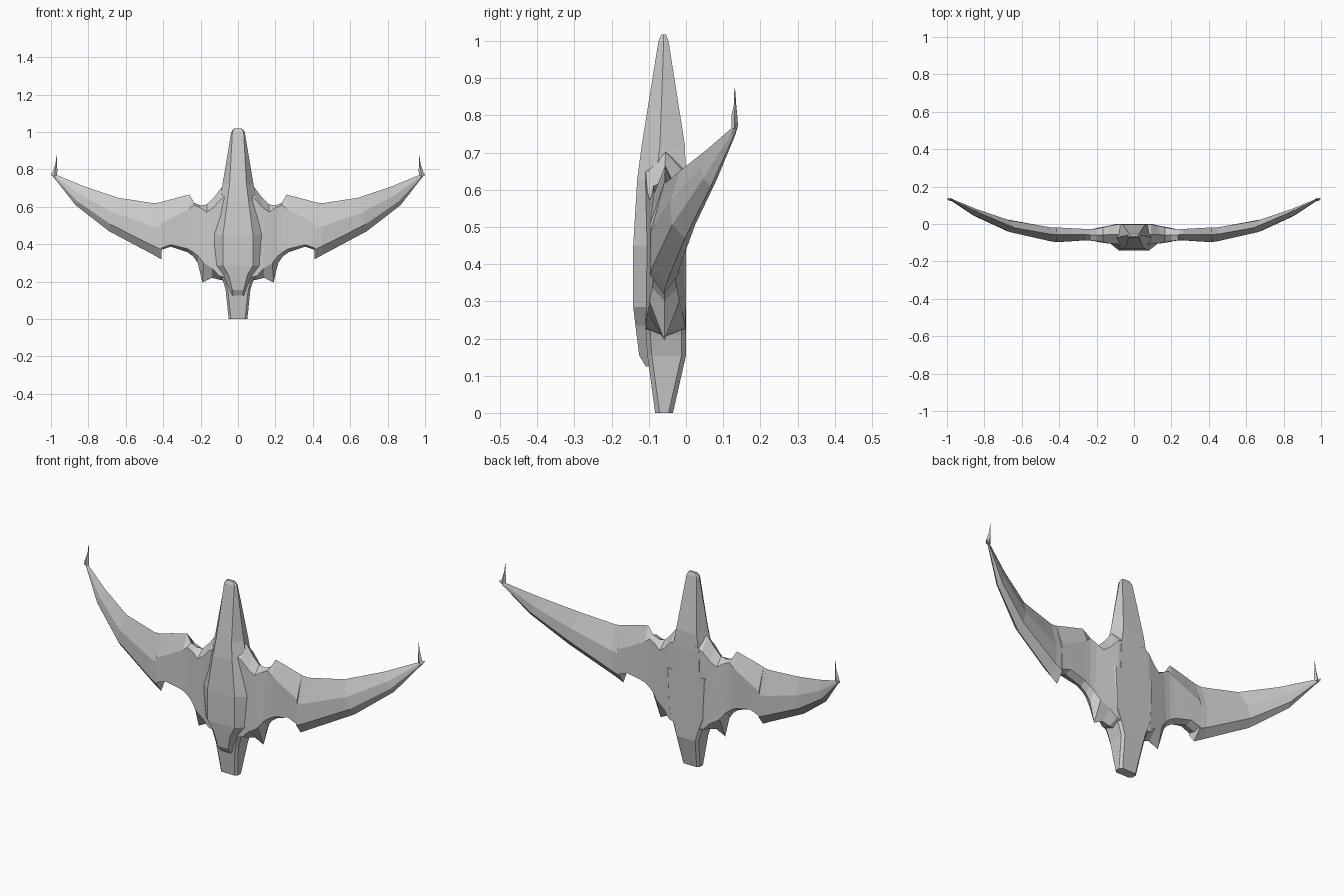
import bpy, bmesh


def loft(name, rings, mirror=False):
    """Skin a list of equal-length point rings, with capped ends."""
    bm = bmesh.new()
    vs = [[bm.verts.new(p) for p in r] for r in rings]
    n = len(rings[0])
    for a, b in zip(vs, vs[1:]):
        for i in range(n):
            j = (i + 1) % n
            bm.faces.new((a[i], a[j], b[j], b[i]))
    bm.faces.new(vs[0])
    bm.faces.new(vs[-1])
    bmesh.ops.recalc_face_normals(bm, faces=bm.faces)
    me = bpy.data.meshes.new(name)
    bm.to_mesh(me)
    bm.free()
    ob = bpy.data.objects.new(name, me)
    bpy.context.collection.objects.link(ob)
    if mirror:
        ob.modifiers.new("Mirror", 'MIRROR')
    return ob


def hull_ring(z, wf, wm, wb, yf, ym, yb):
    """Six-sided symmetric section: front, middle and back half widths."""
    return [(wf, yf, z), (wm, ym, z), (wb, yb, z),
            (-wb, yb, z), (-wm, ym, z), (-wf, yf, z)]


def wing_ring(xl, zl, xt, zt, yl, yt, th, up, low):
    """Six-sided section from leading edge (l) to trailing edge (t)."""
    def at(f, side):
        return (xl + (xt - xl) * f, yl + (yt - yl) * f + side * th,
                zl + (zt - zl) * f)
    return [at(0, 0), at(up, -1), at(1 - low, -1),
            at(1, 0), at(1 - low, 1), at(up, 1)]


# Front hull: long nose and raised keel
loft("front_hull", [hull_ring(*s) for s in (
    (1.018, .018, .022, .018, -.066, -.06, -.054),
    (1.0, .03, .036, .03, -.074, -.06, -.047),
    (.72, .045, .083, .06, -.119, -.07, -.003),
    (.63, .057, .105, .075, -.131, -.08, 0),
    (.45, .08, .145, .08, -.142, -.09, 0),
    (.285, .08, .12, .08, -.142, -.1, -.02),
    (.235, .05, .085, .07, -.136, -.1, -.02),
    (.155, .03, .045, .05, -.126, -.1, -.02),
    (.125, .025, .035, .05, -.108, -.095, -.03))])

# Tail block
tail = loft("tail", [
    [(w - .012, yf, z), (w, yf + .012, z), (w, yb - .012, z), (w - .012, yb, z),
     (-w + .012, yb, z), (-w, yb - .012, z), (-w, yf + .012, z), (-w + .012, yf, z)]
    for z, w, yf, yb in (
        (.5, .12, -.11, 0), (.285, .11, -.11, 0), (.21, .082, -.108, 0),
        (.155, .066, -.104, 0), (0, .05, -.083, -.035))])

# Shoulder: thick wing root blending into the body, with the rear prong
loft("wing_root", [wing_ring(*s) for s in (
    (.05, .71, .05, .20, -.055, -.055, .055, .1, .04),
    (.09, .70, .10, .21, -.055, -.055, .053, .12, .04),
    (.13, .648, .14, .22, -.057, -.057, .047, .12, .12),
    (.165, .613, .19, .195, -.058, -.058, .04, .1, .25),
    (.20, .607, .215, .30, -.058, -.058, .033, .04, .12),
    (.235, .622, .24, .335, -.058, -.058, .03, .04, .08),
    (.26, .665, .27, .357, -.056, -.058, .03, .25, .06),
    (.35, .642, .36, .387, -.057, -.058, .036, .4, .04),
    (.415, .624, .415, .368, -.057, -.058, .039, .45, .04))], True)

# Outer wing: swept crescent curving up toward the tip
loft("outer_wing", [wing_ring(*s) for s in (
    (.41, .624, .41, .32, -.057, -.06, .038, .45, .17),
    (.45, .619, .45, .342, -.054, -.055, .037, .45, .17),
    (.64, .648, .69, .47, -.02, -.003, .031, .45, .2),
    (.82, .708, .87, .61, .056, .067, .019, .45, .2),
    (.965, .768, .975, .745, .125, .128, .006, .45, .2),
    (.998, .782, .998, .773, .139, .139, .001, .45, .2))], True)

# Upright wing tip spike
loft("tip_spike", [
    [(x - w, y, z), (x, y - d, z), (x + w, y, z), (x, y + d, z)]
    for x, y, z, w, d in (
        (.982, .13, .765, .015, .008), (.976, .130, .80, .010, .008),
        (.972, .132, .83, .004, .003), (.969, .131, .874, .001, .001))], True)
